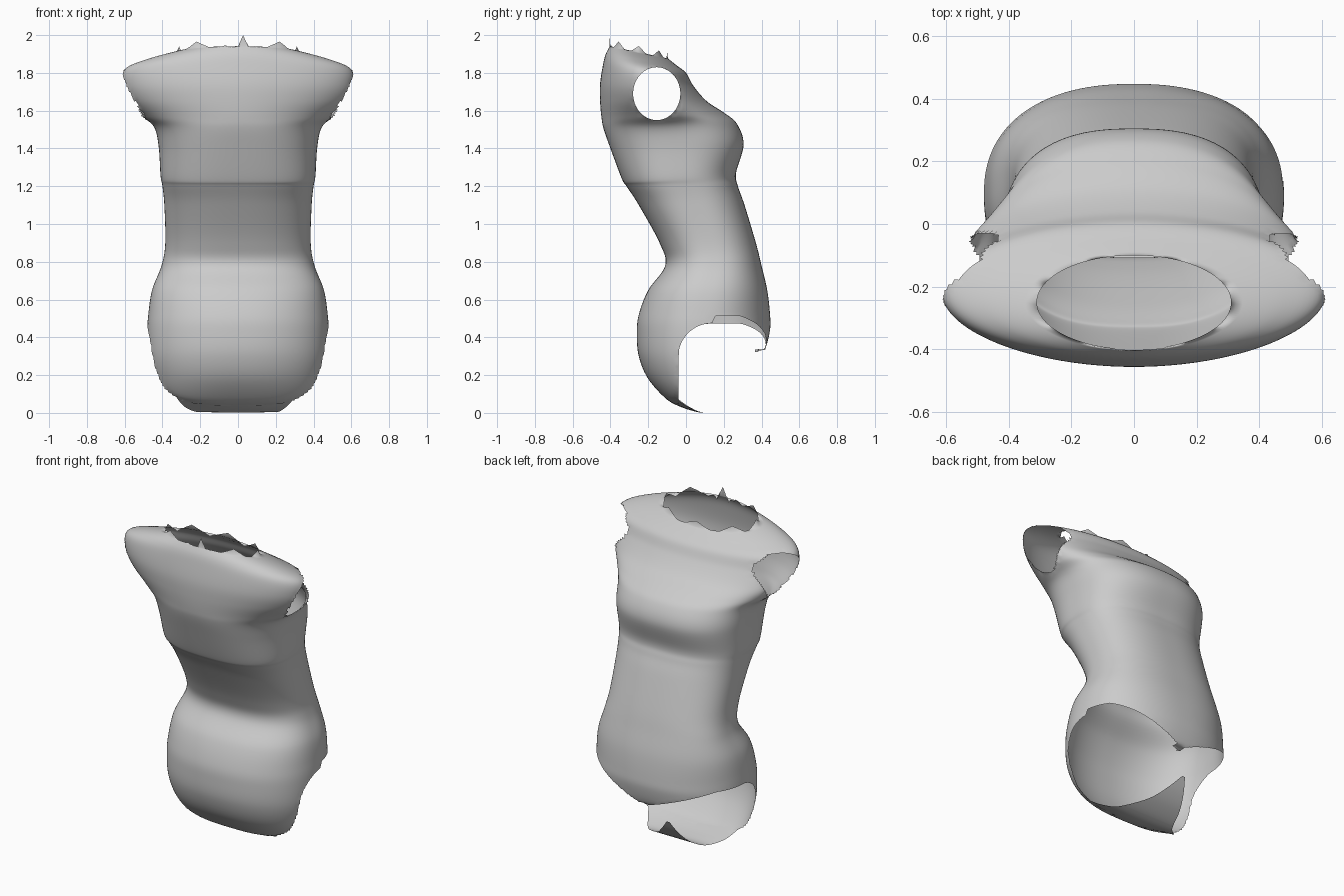
import bpy, bmesh, math

if "Cube" in bpy.data.objects:
    bpy.data.objects.remove(bpy.data.objects["Cube"])

SEG, SUB = 144, 7

# Torso rings, bottom to top: rear y, rear z, far y, far z, half width, squareness
RINGS = [
    (-.02, .03, .30, .33, .40, 3), (-.10, .07, .33, .328, .435, 2.8),
    (-.20, .18, .38, .33, .46, 2.4), (-.25, .30, .42, .345, .475, 2.3),
    (-.26, .42, .445, .44, .48, 2.3), (-.25, .52, .445, .52, .475, 2.3),
    (-.20, .65, .43, .65, .455, 2.4), (-.11, .78, .40, .78, .405, 2.5),
    (-.14, .90, .37, .90, .385, 2.5), (-.25, 1.1, .31, 1.1, .39, 2.5),
    (-.315, 1.2, .275, 1.2, .40, 2.6), (-.34, 1.24, .265, 1.27, .41, 2.6),
    (-.40, 1.4, .305, 1.42, .42, 2.5), (-.435, 1.5, .27, 1.53, .445, 2.3),
    (-.447, 1.56, .20, 1.59, .515, 2.05), (-.455, 1.65, .11, 1.65, .585, 2),
    (-.455, 1.74, .04, 1.73, .612, 2), (-.44, 1.84, 0, 1.80, .598, 2),
    (-.425, 1.90, -.05, 1.84, .48, 2), (-.40, 1.945, -.10, 1.88, .31, 2)]


def spline(rows, sub):
    """Catmull-Rom interpolation through rows of numbers."""
    out = []
    for i in range(len(rows) - 1):
        a, b, c, d = (rows[min(max(i + k, 0), len(rows) - 1)] for k in (-1, 0, 1, 2))
        for s in range(sub):
            t = s / sub
            out.append([q + .5 * t * (r - p + t * (2*p - 5*q + 4*r - e + t * (3*(q - r) + e - p)))
                        for p, q, r, e in zip(a, b, c, d)])
    return out + [list(rows[-1])]


def spow(v, e):
    return math.copysign(abs(v) ** e, v)


def ring(yb, zb, yf, zf, rx, n):
    pts = []
    for j in range(SEG):
        a = math.tau * j / SEG
        u = (1 - spow(math.cos(a), 2 / n)) / 2      # 0 at rear, 1 at far side
        pts.append((rx * spow(math.sin(a), 2 / n), yb + (yf - yb) * u, zb + (zf - zb) * u))
    return pts


def opening(x, y, z):
    """Signed field: negative inside an arm or leg opening."""
    if z > 1.2:
        if abs(x) < .4:
            return 1
        return (math.hypot((y + .155) / .125, (z - 1.69) / .14) - 1) * .13
    top = .322 + (.19 if x > 0 else .15) * min(1, abs(x) / .42)
    if y < .14:
        top = min(top, .30 + .175 * math.sqrt(max(0, 1 - ((y - .14) / .18) ** 2)))
    return max(-.04 - y, z - top)


def snap_to_edge(co):
    """Slide a border vertex in y and z onto the opening's outline."""
    for _ in range(4):
        x, y, z = co
        f, h = opening(x, y, z), .002
        gy = (opening(x, y + h, z) - opening(x, y - h, z)) / (2 * h)
        gz = (opening(x, y, z + h) - opening(x, y, z - h)) / (2 * h)
        g = gy * gy + gz * gz
        if g < .05 or abs(f) > .04:
            return
        co.y -= f * gy / g
        co.z -= f * gz / g


def grid_object(name, rows, closed, cut=False):
    """Skin rows of points, cut clean openings and shade smooth."""
    bm = bmesh.new()
    vs = [[bm.verts.new(p) for p in row] for row in rows]
    n = len(rows[0])
    for lo, hi in zip(vs, vs[1:]):
        for j in range(n if closed else n - 1):
            k = (j + 1) % n
            bm.faces.new((lo[j], lo[k], hi[k], hi[j]))
    if cut:
        gone = [f for f in bm.faces if opening(*f.calc_center_median()) < 0]
        bmesh.ops.delete(bm, geom=gone, context='FACES')
        for v in bm.verts:
            if v.is_boundary and v.co.z < 1.86:
                snap_to_edge(v.co)
    me = bpy.data.meshes.new(name)
    bm.to_mesh(me)
    bm.free()
    me.polygons.foreach_set("use_smooth", [True] * len(me.polygons))
    ob = bpy.data.objects.new(name, me)
    bpy.context.collection.objects.link(ob)
    return ob


# Torso shell with arm and leg openings
rows = [ring(*r) for r in spline(RINGS, SUB)]

# Ragged neck edge: small teeth, a tall spike and a notch at the rear
TEETH = 18
rim = [(x, y, z + .05 * abs(2 * (j % TEETH) / TEETH - 1) - .02)
       for j, (x, y, z) in enumerate(rows[-1])]
for j in range(-4, 8):
    x, y, z = rim[j]
    rim[j] = (x, y - .004, 2.0 - .03 * abs(j - 2) if abs(j - 2) < 4 else 1.93)
rows[-1] = rim
grid_object("torso_shell", rows, True, True)

# Strip between the leg openings: y, z, left x, right x
STRIP = [(-.06, .045, -.33, .30), (.02, .015, -.28, .25), (.10, .005, -.20, .19),
         (.20, .06, -.17, .06), (.27, .13, -.14, -.02), (.32, .21, -.11, -.09)]
strip = []
for y, z, a, b in spline(STRIP, 5):
    xs = [a + (b - a) * i / 12 for i in range(13)]
    strip.append([(x, y, z + max(0, 2.5 * (.1 - y)) * x * x) for x in xs])
grid_object("crotch_strip", strip, False)
